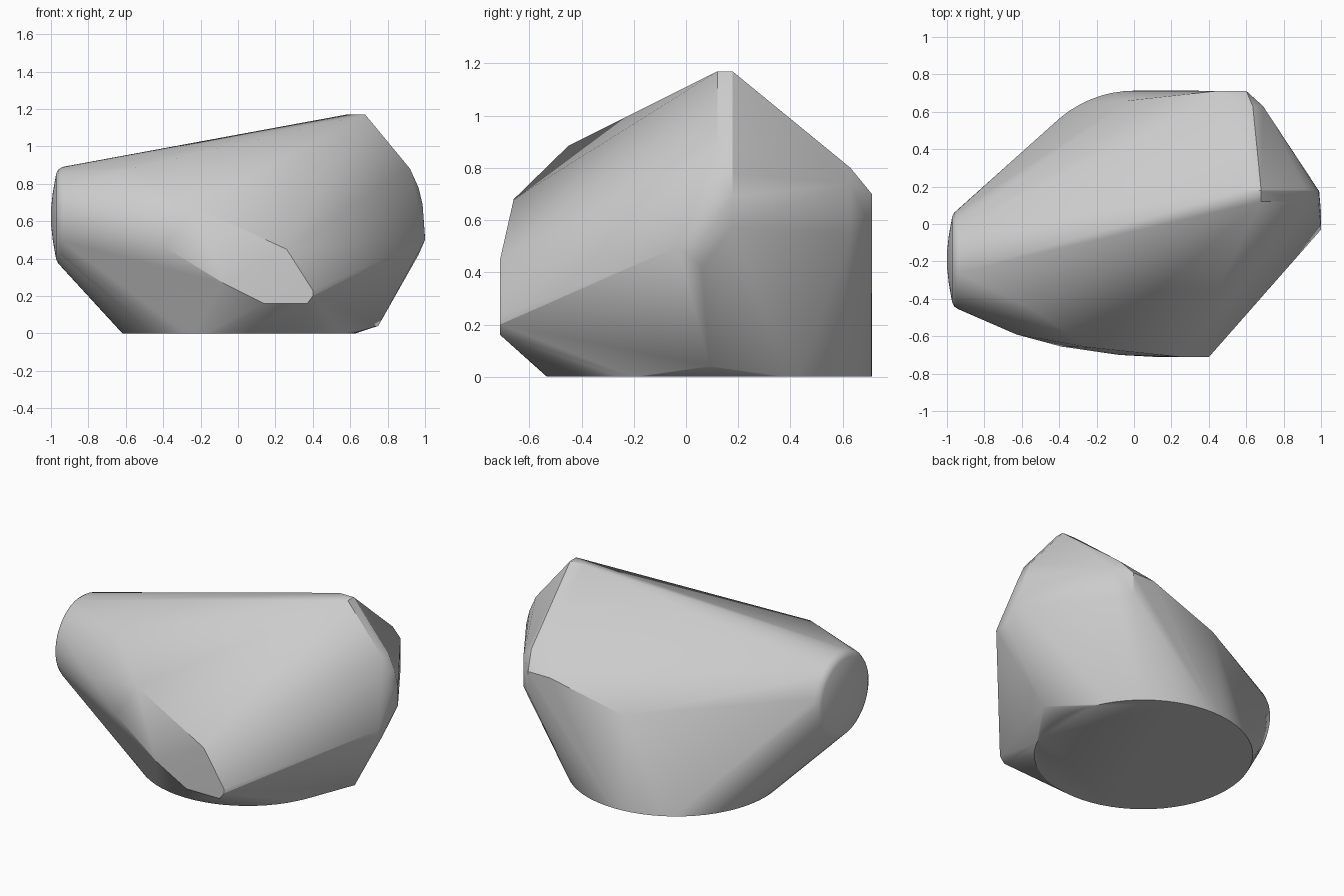
import bpy, bmesh, math
from mathutils import Vector

old = bpy.data.objects.get("Cube")
if old:
    bpy.data.objects.remove(old, do_unlink=True)


def ring(center, radius, u, v, count=48):
    """Points of a circle spanned by the axes u and v."""
    steps = [2 * math.pi * i / count for i in range(count)]
    return [Vector(center) + radius * (math.cos(a) * Vector(u) + math.sin(a) * Vector(v))
            for a in steps]


X, Y, Z = (1, 0, 0), (0, 1, 0), (0, 0, 1)

# Round flat base
points = ring((0.005, 0.09, 0), 0.623, X, Y, 64)

# Shallow domed end with a rounded rim
for x, radius in ((-0.94, 0.265), (-0.962, 0.25), (-0.972, 0.23), (-0.99, 0.13), (-1.0, 0.04)):
    points += ring((x, -0.19, 0.625), radius, Y, Z)

# Narrow strip running from the peak down the other end
for x, z in ((0.68, 1.17), (0.92, 0.88), (0.965, 0.78), (0.987, 0.69)):
    points += [(x, y, z) for y in (0.12, 0.178)]
points += [(0.58, 0.178, 1.17), (0.99, 0.175, 0.57), (1.0, 0.06, 0.51),
           (1.0, -0.03, 0.5), (0.965, 0.06, 0.42), (0.75, 0.09, 0.04)]

# Front facet and its shoulders
points += [(x, -0.712, z) for x, z in
           ((0.26, 0.45), (0.4, 0.23), (0.4, 0.2), (0.37, 0.16), (0.14, 0.16))]
points += [(-0.24, -0.66, 0.68), (-0.55, -0.45, 0.885), (-0.39, -0.655, 0.46),
           (-0.08, -0.7, 0.27), (-0.63, -0.59, 0.62)]

# Back wall and its upper corner
points += [(0.6, 0.712, 0.7), (0.6, 0.712, 0.56), (0.45, 0.712, 0.7), (0.635, 0.63, 0.8),
           (0.69, 0.63, 0.74), (0.69, 0.63, 0.55), (-0.03, 0.66, 0.57)]

# Wrap everything in one convex shell
bm = bmesh.new()
for p in points:
    bm.verts.new(p)
hull = bmesh.ops.convex_hull(bm, input=bm.verts[:])
loose = {g for g in hull["geom_interior"] + hull["geom_unused"]
         if isinstance(g, bmesh.types.BMVert)}
bmesh.ops.delete(bm, geom=list(loose), context="VERTS")
bmesh.ops.dissolve_limit(bm, angle_limit=math.radians(0.5), verts=bm.verts[:], edges=bm.edges[:])
bmesh.ops.recalc_face_normals(bm, faces=bm.faces[:])
mesh = bpy.data.meshes.new("faceted_stone")
bm.to_mesh(mesh)
bm.free()

stone = bpy.data.objects.new("faceted_stone", mesh)
bpy.context.collection.objects.link(stone)

# Plain grey surface
grey = bpy.data.materials.new("stone_grey")
grey.use_nodes = True
colour = (0.6, 0.6, 0.6, 1)
grey.diffuse_color = colour
grey.node_tree.nodes["Principled BSDF"].inputs["Base Color"].default_value = colour
mesh.materials.append(grey)

# Soft shading across shallow creases
bpy.ops.object.select_all(action="DESELECT")
stone.select_set(True)
bpy.context.view_layer.objects.active = stone
bpy.ops.object.shade_smooth_by_angle(angle=math.radians(30))
